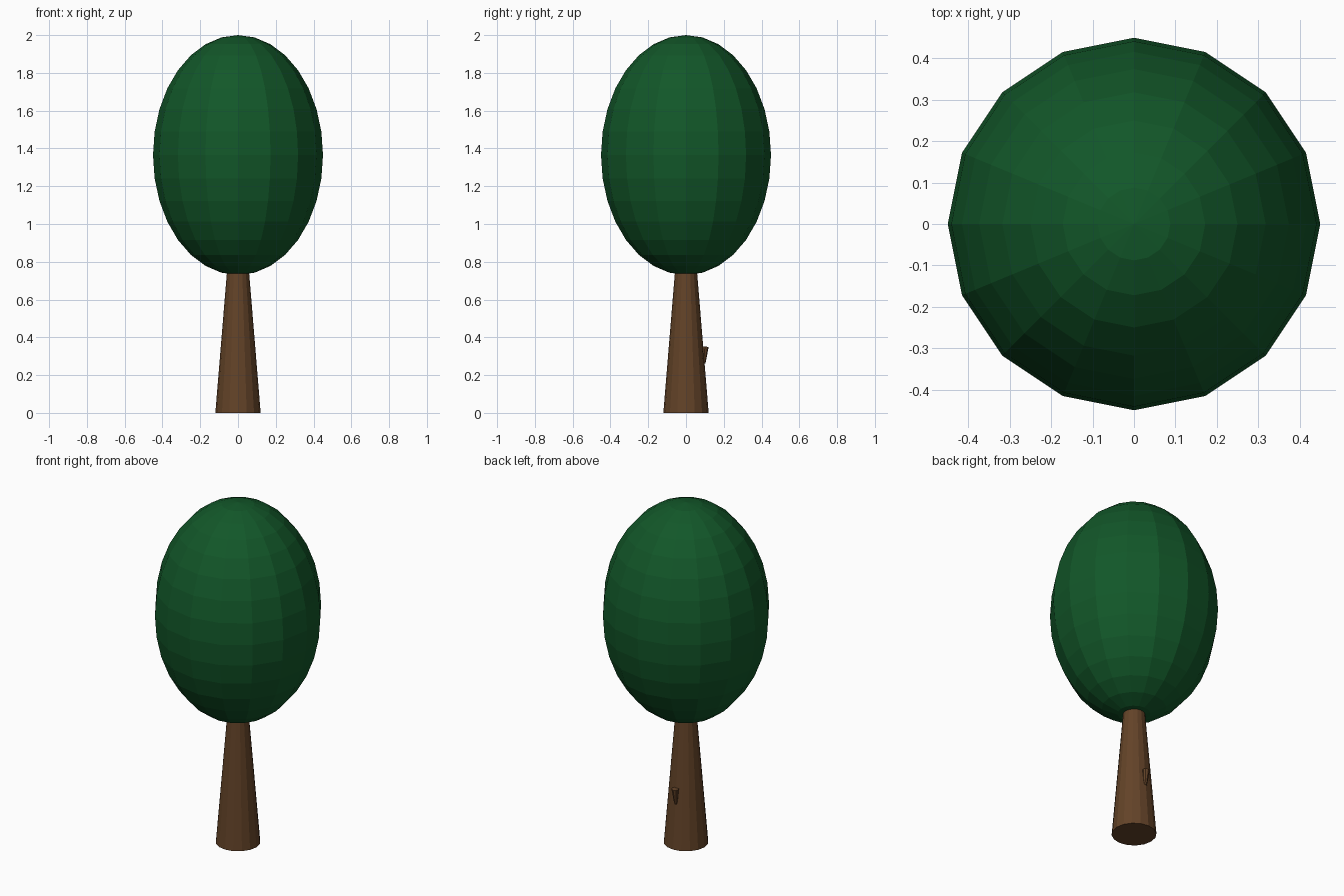
import bpy, math

if "Cube" in bpy.data.objects:
    bpy.data.objects.remove(bpy.data.objects["Cube"])


def material(name, color):
    m = bpy.data.materials.new(name)
    m.diffuse_color = (*color, 1.0)
    m.use_nodes = True
    m.node_tree.nodes["Principled BSDF"].inputs["Base Color"].default_value = m.diffuse_color
    return m


green = material("leaf green", (0.006, 0.095, 0.022))
brown = material("bark brown", (0.125, 0.056, 0.021))


def finish(name, mat):
    ob = bpy.context.object
    ob.name = name
    ob.data.materials.append(mat)
    return ob


# Trunk: tapered 16-sided column reaching into the crown
TOP = 0.85
bpy.ops.mesh.primitive_cone_add(vertices=16, radius1=0.12, radius2=0.05,
                                depth=TOP, location=(0, 0, TOP / 2))
finish("trunk", brown)

# Crown: faceted egg-shaped foliage, z 0.73 to 2.0
bpy.ops.mesh.primitive_uv_sphere_add(segments=16, ring_count=16, radius=1,
                                     location=(0, 0, 1.365))
crown = finish("crown", green)
crown.scale = (0.45, 0.45, 0.635)

# Bark stub: small cone on the back of the trunk, wider at the top
bpy.ops.mesh.primitive_cone_add(vertices=8, radius1=0.009, radius2=0.02,
                                depth=0.09, location=(0, 0.097, 0.306),
                                rotation=(math.radians(-4), 0, 0))
finish("bark_stub", brown)
